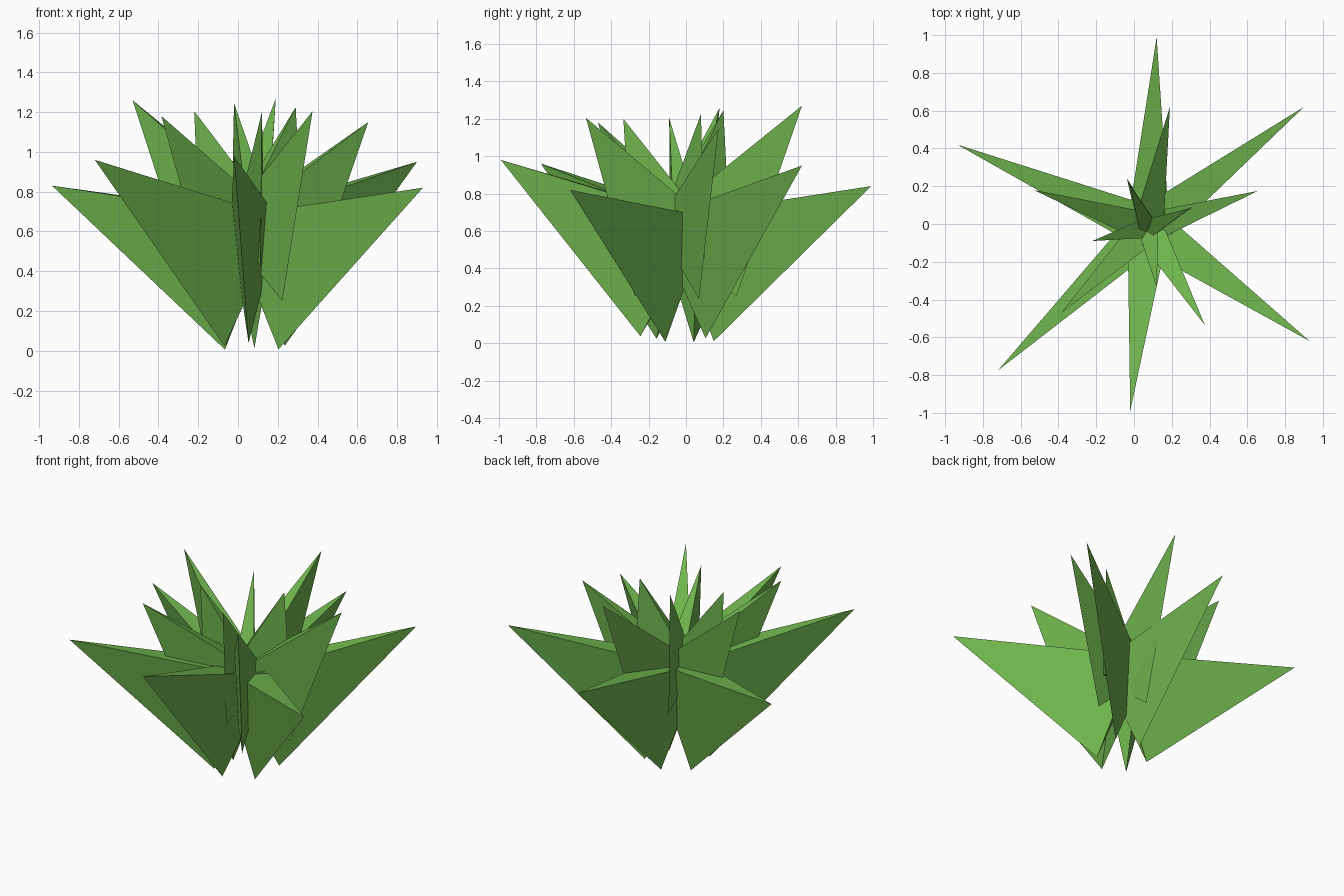
import bpy
import bmesh
from mathutils import Vector

if "Cube" in bpy.data.objects:
    bpy.data.objects.remove(bpy.data.objects["Cube"])

green = bpy.data.materials.new("leaf green")
green.diffuse_color = (0.16, 0.46, 0.075, 1)
green.use_nodes = True
green.node_tree.nodes["Principled BSDF"].inputs["Base Color"].default_value = green.diffuse_color

UP = Vector((0, 0, 1))
THIN = 0.3  # sideways squash of each three-sided spike


def leaf(name, root, tip, radius):
    """Three-sided spike from root to tip, one base corner pointing down."""
    root, tip = Vector(root), Vector(tip)
    axis = (tip - root).normalized()
    side = axis.cross(UP).normalized()
    rise = side.cross(axis)
    half = side * radius * 0.866 * THIN
    bm = bmesh.new()
    low = bm.verts.new(root - rise * radius)
    left = bm.verts.new(root + rise * radius / 2 - half)
    right = bm.verts.new(root + rise * radius / 2 + half)
    point = bm.verts.new(tip)
    for tri in ((low, left, right), (low, left, point),
                (left, right, point), (right, low, point)):
        bm.faces.new(tri)
    bmesh.ops.recalc_face_normals(bm, faces=bm.faces)
    mesh = bpy.data.meshes.new(name)
    bm.to_mesh(mesh)
    bm.free()
    mesh.materials.append(green)
    bpy.context.collection.objects.link(bpy.data.objects.new(name, mesh))


# Each ring: name, root height, base radius, leaf tips
rings = [
    ("outer_leaf", 0.45, 0.47, [
        (0.12, 0.99, 0.84), (0.90, 0.62, 0.95), (-0.935, 0.42, 0.83),
        (-0.72, -0.775, 0.96), (-0.02, -0.99, 0.98), (0.93, -0.62, 0.82)]),
    ("middle_leaf", 0.50, 0.385, [
        (0.19, 0.62, 1.27), (-0.53, 0.18, 1.26), (0.655, 0.175, 1.15),
        (0.375, -0.535, 1.205), (-0.385, -0.47, 1.18)]),
    ("inner_leaf", 0.555, 0.30, [
        (0.12, -0.335, 1.2), (-0.02, 0.2, 1.245),
        (-0.22, -0.09, 1.205), (0.29, 0.08, 1.225)]),
]
for name, height, radius, tips in rings:
    for i, tip in enumerate(tips, 1):
        leaf(f"{name}_{i}", (0.075, -0.02, height), tip, radius)
